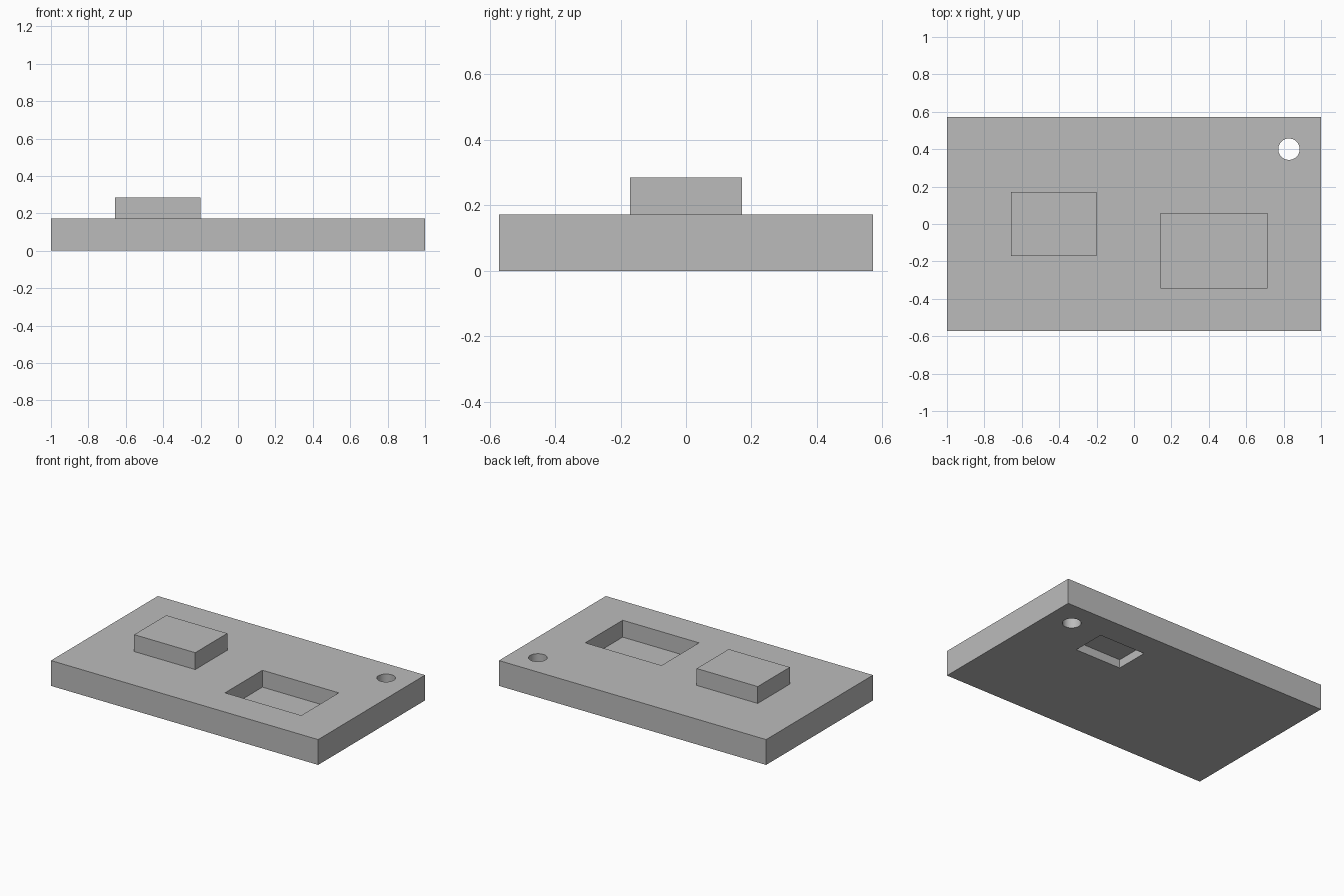
import bpy

U = 2 / 35  # one design unit: the plate is 35 units long

default = bpy.data.objects.get("Cube")
if default:
    bpy.data.objects.remove(default, do_unlink=True)

grey = bpy.data.materials.new("plain_grey")
grey.use_nodes = True
grey.diffuse_color = (0.5, 0.5, 0.5, 1)
grey.node_tree.nodes["Principled BSDF"].inputs["Base Color"].default_value = grey.diffuse_color


def finish(name):
    obj = bpy.context.object
    obj.name = name
    obj.data.materials.append(grey)
    bpy.ops.object.transform_apply(location=True, rotation=True, scale=True)
    return obj


def box(name, low, high):
    """Axis-aligned box between two corners given in design units."""
    centre = [(a + b) / 2 * U for a, b in zip(low, high)]
    bpy.ops.mesh.primitive_cube_add(size=1, location=centre)
    bpy.context.object.scale = [(b - a) * U for a, b in zip(low, high)]
    return finish(name)


def cut(target, cutter):
    """Subtract the cutter from the target, then discard it."""
    cutter.hide_render = True
    mod = target.modifiers.new(cutter.name, "BOOLEAN")
    mod.operation = "DIFFERENCE"
    mod.solver = "EXACT"
    mod.object = cutter
    bpy.ops.object.select_all(action="DESELECT")
    bpy.context.view_layer.objects.active = target
    target.select_set(True)
    bpy.ops.object.modifier_apply(modifier=mod.name)
    bpy.data.objects.remove(cutter, do_unlink=True)


# Base plate
plate = box("base_plate", (-17.5, -10, 0), (17.5, 10, 3))

# Pocket in the top and smaller, shallower pocket in the underside
cut(plate, box("top_pocket", (2.5, -6, 1), (12.5, 1, 4)))
cut(plate, box("bottom_pocket", (4.5, 3, -1), (10.5, 7, 1)))

# Round through hole near the back left corner
bpy.ops.mesh.primitive_cylinder_add(vertices=64, radius=U, depth=6 * U,
                                    location=(14.5 * U, 7 * U, 1.5 * U))
cut(plate, finish("round_hole"))
bpy.ops.object.shade_smooth_by_angle()

# Raised block on the top
box("raised_block", (-11.5, -3, 3), (-3.5, 3, 5))
